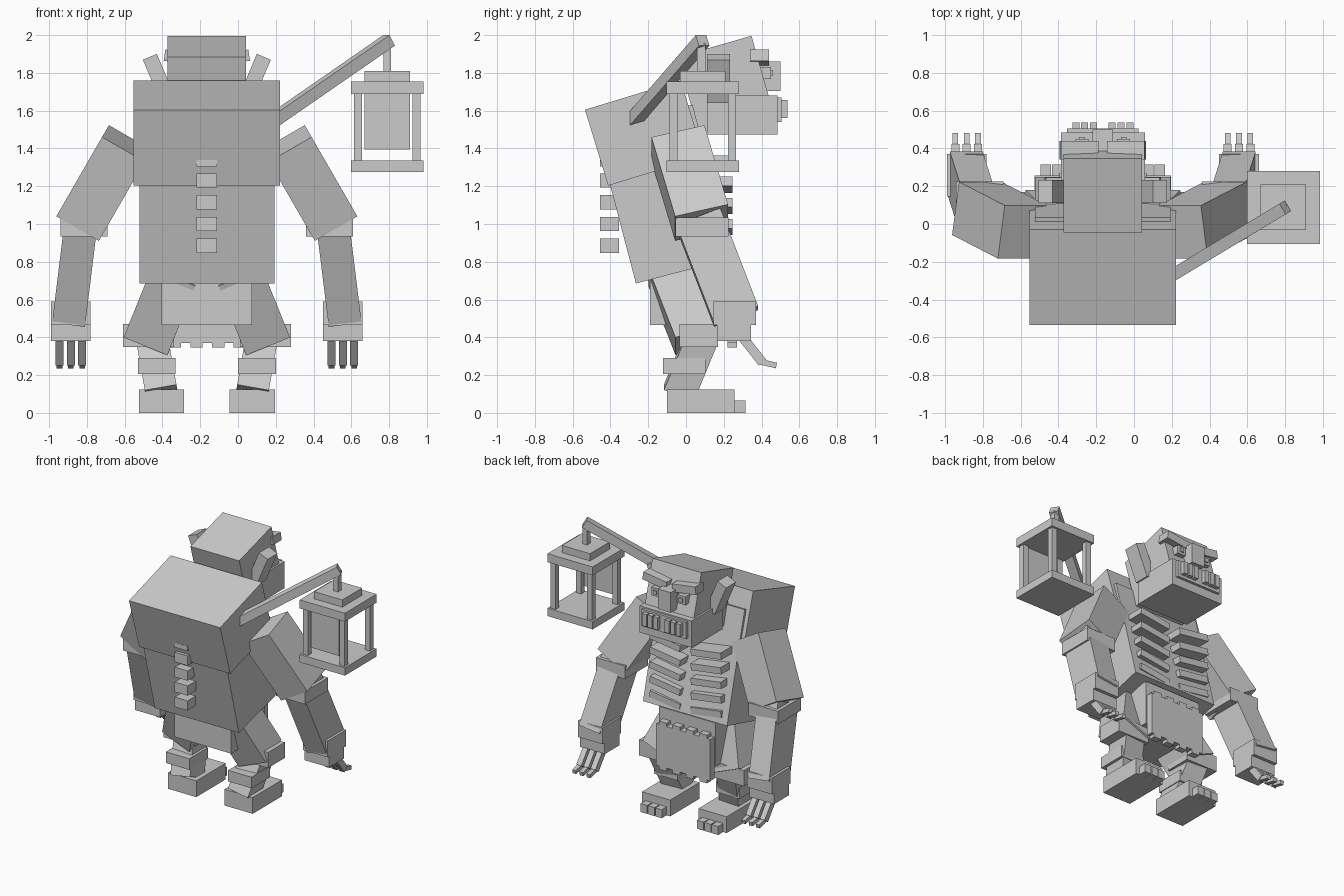
import bpy
from math import radians, sin, cos
from mathutils import Vector

default = bpy.data.objects.get("Cube")
if default:
    bpy.data.objects.remove(default, do_unlink=True)

grey = bpy.data.materials.new("stone_grey")
grey.use_nodes = True
grey.diffuse_color = (0.6, 0.6, 0.6, 1)
grey.node_tree.nodes["Principled BSDF"].inputs["Base Color"].default_value = (0.6, 0.6, 0.6, 1)

CX = -0.165  # the body's mirror plane


def box(name, center, size, rot=(0, 0, 0)):
    bpy.ops.mesh.primitive_cube_add(size=1, location=center)
    ob = bpy.context.object
    ob.name = ob.data.name = name
    ob.scale = size
    ob.rotation_euler = [radians(r) for r in rot]
    ob.data.materials.append(grey)
    return ob


def span(name, x, y, z):
    """Upright box between given limits."""
    lims = (x, y, z)
    return box(name, [(a + b) / 2 for a, b in lims], [b - a for a, b in lims])


def pair(name, center, size, rot=(0, 0, 0)):
    """Mirrored boxes; x is measured from the mirror plane."""
    for side, s in (("left", 1), ("right", -1)):
        box(f"{side}_{name}", (CX + s * center[0], center[1], center[2]), size,
            (rot[0], s * rot[1], s * rot[2]))


def tilted(name, width, corner, depth, height, tilt):
    """Box leaning in y, placed by its (y, z) corner at the bottom of the -y side."""
    a = radians(tilt)
    y = corner[0] + depth / 2 * cos(a) - height / 2 * sin(a)
    z = corner[1] + depth / 2 * sin(a) + height / 2 * cos(a)
    box(name, (CX, y, z), (width, depth, height), (tilt, 0, 0))


# Torso and pelvis
tilted("upper_torso", 0.775, (-0.412, 1.203), 0.53, 0.42, 17)
tilted("lower_torso", 0.715, (-0.265, 0.685), 0.53, 0.84, 14.7)
span("pelvis", (CX - 0.24, CX + 0.24), (-0.19, 0.22), (0.465, 0.8))

# Spine and ribs
span("vertebra_top", (CX - 0.055, CX + 0.055), (-0.455, -0.355), (1.305, 1.34))
for i in range(4):
    z = 1.23 - 0.115 * i
    box(f"vertebra_{i}", (CX, -0.405, z), (0.11, 0.1, 0.075))
for i in range(5):
    pair(f"rib_{i}", (0.175, 0.15, 1.32 - 0.112 * i), (0.26, 0.19, 0.05), (0, -8, 0))

# Ragged loincloth
span("loincloth", (CX - 0.23, CX + 0.23), (0.22, 0.27), (0.37, 0.69))
for i in range(4):
    x = CX - 0.17 + 0.115 * i
    box(f"cloth_lower_tatter_{i}", (x, 0.245, 0.36), (0.065, 0.05, 0.03))
    box(f"cloth_upper_tatter_{i}", (x, 0.245, 0.70), (0.065, 0.05, 0.03))

# Head
tilted("head", 0.415, (0.07, 1.48), 0.408, 0.42, 16)
span("jaw", (CX - 0.222, CX + 0.222), (0.11, 0.485), (1.475, 1.68))
span("mouth", (CX - 0.19, CX + 0.19), (0.48, 0.505), (1.54, 1.67))
span("nose", (CX - 0.055, CX + 0.055), (0.38, 0.5), (1.705, 1.86))
pair("brow", (0.125, 0.39, 1.88), (0.2, 0.1, 0.06), (0, -8, 0))
pair("eye", (0.11, 0.42, 1.8), (0.07, 0.06, 0.065))
pair("pupil", (0.11, 0.452, 1.8), (0.03, 0.015, 0.03))
pair("ear", (0.253, 0.172, 1.77), (0.08, 0.12, 0.25), (0, 23, 0))
for i in range(3):
    pair(f"tooth_{i}", (0.049 + 0.047 * i, 0.51, 1.61), (0.037, 0.055, 0.095))

# Arms
pair("upper_arm", (0.545, 0.02, 1.217), (0.26, 0.29, 0.5), (14.5, -30, 0))
pair("elbow_band", (0.65, 0.085, 0.985), (0.25, 0.28, 0.1))
pair("forearm", (0.695, 0.165, 0.77), (0.175, 0.25, 0.56), (21, -7, 0))
pair("wrist_cuff", (0.72, 0.258, 0.528), (0.21, 0.225, 0.125))
pair("palm", (0.72, 0.255, 0.43), (0.21, 0.18, 0.1))
for i in range(3):
    x = 0.66 + 0.06 * i
    pair(f"finger_{i}", (x, 0.355, 0.33), (0.042, 0.05, 0.16), (38, 0, 0))
    pair(f"fingertip_{i}", (x, 0.43, 0.262), (0.03, 0.1, 0.03), (-13, 0, 0))

# Legs
pair("thigh", (0.235, -0.01, 0.575), (0.25, 0.25, 0.42), (20, -22, 0))
pair("knee_band", (0.31, 0.067, 0.41), (0.27, 0.205, 0.12))
pair("shin", (0.265, 0.022, 0.25), (0.17, 0.17, 0.32), (-22, 10, 0))
pair("ankle_band", (0.265, -0.008, 0.248), (0.2, 0.225, 0.085))
pair("foot", (0.24, 0.078, 0.0625), (0.24, 0.355, 0.125))
for i in range(3):
    pair(f"toe_{i}", (0.178 + 0.062 * i, 0.275, 0.0325), (0.055, 0.08, 0.065))

# Lantern pole, running from inside the shoulder up to the hook
start, end = Vector((0.045, -0.365, 1.45)), Vector((0.8, 0.088, 1.972))
run = end - start
pole = box("lantern_pole", (start + end) / 2, (0.065, 0.065, run.length))
pole.rotation_euler = run.to_track_quat("Z", "Y").to_euler()

# Lantern
LX, LY = 0.79, 0.088
box("lantern_hook", (LX, 0.08, 1.88), (0.04, 0.045, 0.15))
box("lantern_cap", (LX, LY, 1.782), (0.24, 0.24, 0.055))
box("lantern_roof", (LX, LY, 1.722), (0.385, 0.385, 0.065))
box("lantern_base", (LX, LY, 1.305), (0.385, 0.385, 0.06))
for sx in (-1, 1):
    for sy in (-1, 1):
        box("lantern_post", (LX + sx * 0.155, LY + sy * 0.155, 1.512), (0.043, 0.043, 0.36))
box("lantern_pane", (LX, LY - 0.155, 1.542), (0.24, 0.008, 0.295))
